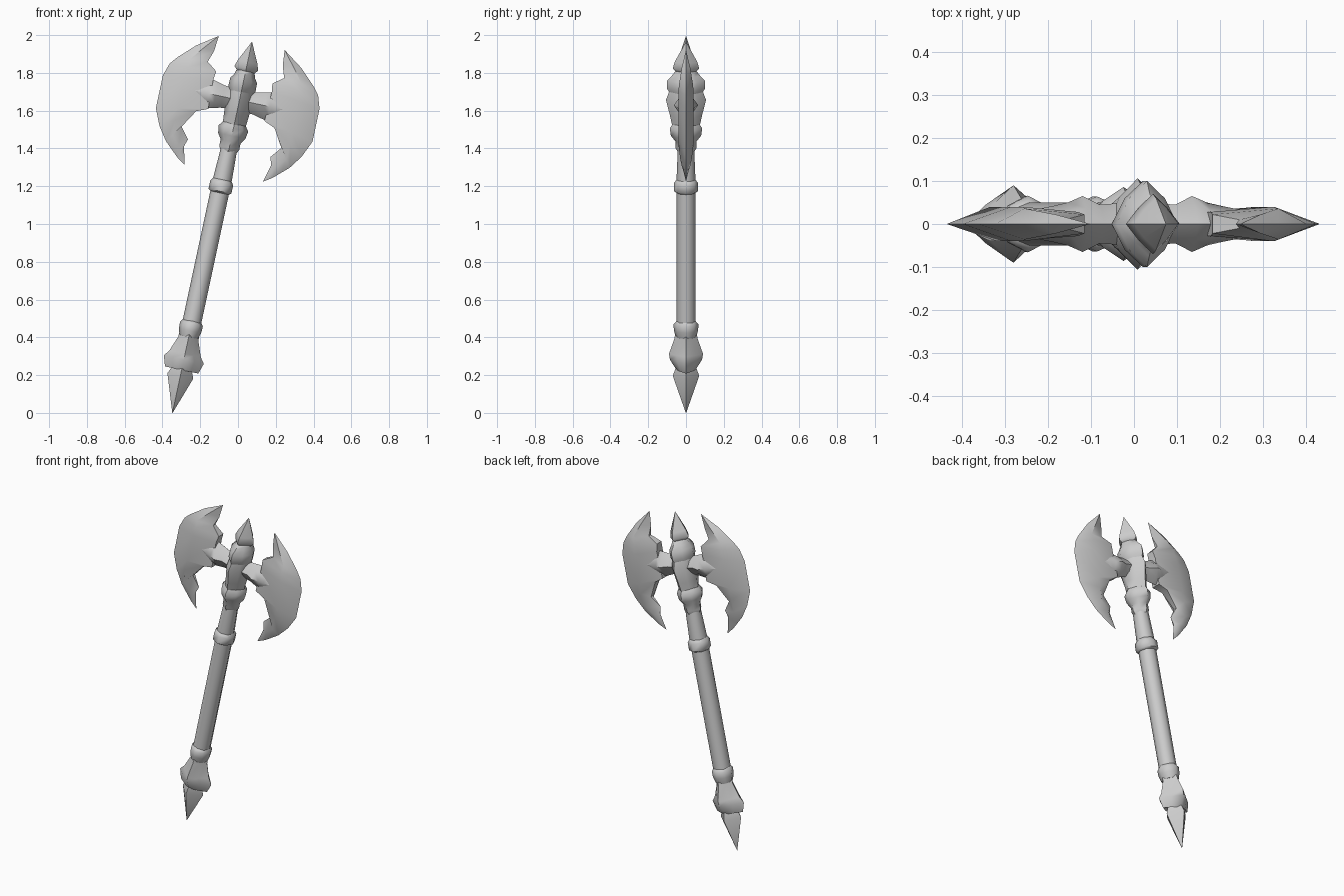
import bpy, bmesh, math
from mathutils import Matrix, Vector

if "Cube" in bpy.data.objects:
    bpy.data.objects.remove(bpy.data.objects["Cube"], do_unlink=True)

steel = bpy.data.materials.new("plain_grey")
steel.use_nodes = True
GREY = (0.6, 0.6, 0.6, 1)
steel.diffuse_color = GREY
steel.node_tree.nodes["Principled BSDF"].inputs["Base Color"].default_value = GREY

# The whole weapon is modelled upright, then leaned over by this matrix
LEAN = Matrix.Translation((-0.345, 0, 0.01)) @ Matrix.Rotation(math.radians(12.1), 4, 'Y')


def finish(name, bm, matrix, angle=55):
    bmesh.ops.remove_doubles(bm, verts=bm.verts, dist=0.0005)
    bm.transform(LEAN @ matrix)
    bmesh.ops.recalc_face_normals(bm, faces=bm.faces)
    mesh = bpy.data.meshes.new(name)
    bm.to_mesh(mesh)
    bm.free()
    mesh.materials.append(steel)
    obj = bpy.data.objects.new(name, mesh)
    bpy.context.collection.objects.link(obj)
    bpy.ops.object.select_all(action='DESELECT')
    obj.select_set(True)
    bpy.context.view_layer.objects.active = obj
    bpy.ops.object.shade_smooth_by_angle(angle=math.radians(angle))


def turned(name, rings, diag=1.0, matrix=Matrix(), angle=55):
    """Eight-sided rings (height, x radius, y radius); diag < 1 pulls them to a diamond."""
    bm = bmesh.new()
    loops = []
    for h, rx, ry in rings:
        loop = []
        for i in range(8):
            a = i * math.pi / 4
            k = diag if i % 2 else 1
            loop.append(bm.verts.new((rx * k * math.cos(a), ry * k * math.sin(a), h)))
        loops.append(loop)
    for lo, hi in zip(loops, loops[1:]):
        for i in range(8):
            j = (i + 1) % 8
            bm.faces.new((lo[i], lo[j], hi[j], hi[i]))
    bm.faces.new(loops[0])
    bm.faces.new(loops[-1])
    finish(name, bm, matrix, angle)


# Handle
turned("shaft", [(0.42, .05, .05), (1.17, .05, .05), (1.26, .05, .05), (1.45, .042, .042)])
turned("shaft_ring", [(1.18, .048, .048), (1.19, .062, .064), (1.235, .062, .064), (1.255, .048, .048)])

# Pommel
turned("pommel_spike", [(-0.01, .001, .001), (0.19, .07, .07), (0.26, .04, .045)], .74)
turned("pommel_guard", [(0.235, .035, .04), (0.222, .09, .05), (0.278, .108, .085), (0.31, .085, .09),
                        (0.39, .055, .062), (0.42, .053, .057)], .76)
turned("pommel_ring", [(0.40, .05, .053), (0.435, .06, .064), (0.47, .062, .066), (0.49, .048, .048)], .95)

# Head
turned("lower_collar", [(1.40, .042, .042), (1.425, .054, .056), (1.46, .054, .056), (1.49, .074, .08),
                        (1.53, .08, .086), (1.555, .062, .07)], .88)
turned("head_core", [(1.53, .06, .07), (1.6, .066, .085), (1.685, .072, .106), (1.74, .066, .085)], .84)
turned("upper_collar", [(1.71, .062, .08), (1.745, .074, .1), (1.79, .072, .1), (1.815, .055, .075),
                        (1.835, .05, .06), (1.85, .036, .04)], .84)
turned("top_spike", [(1.825, .036, .04), (1.855, .064, .07), (1.89, .053, .06), (1.998, .001, .001)], .76)

# Blade stations from upper horn to lower horn: outer edge, inner edge, ridge and inner half thickness
STATIONS = [
    ((.178, 1.993), (.178, 1.993), 0, 0),
    ((.285, 1.918), (.186, 1.908), .022, 0),
    ((.370, 1.835), (.207, 1.847), .036, .010),
    ((.402, 1.795), (.152, 1.806), .040, .022),
    ((.424, 1.727), (.158, 1.762), .040, .028),
    ((.424, 1.549), (.152, 1.603), .040, .028),
    ((.385, 1.460), (.212, 1.578), .040, .022),
    ((.335, 1.389), (.270, 1.482), .030, .010),
    ((.295, 1.352), (.223, 1.423), .022, 0),
    ((.258, 1.318), (.236, 1.383), .012, 0),
    ((.212, 1.287), (.212, 1.287), 0, 0),
]


def blade(name, side):
    bm = bmesh.new()
    rows = []
    for outer, inner, ridge, rim in STATIONS:
        o, n = (Vector((p[0], 0, p[1])) for p in (outer, inner))
        m = o.lerp(n, .42)
        y = Vector((0, 1, 0))
        ring = (o, m + y * ridge, n + y * rim, n - y * rim, m - y * ridge)
        rows.append([bm.verts.new(v) for v in ring])
    for a, b in zip(rows, rows[1:]):
        for i in range(5):
            j = (i + 1) % 5
            bm.faces.new((a[i], a[j], b[j], b[i]))
    bmesh.ops.remove_doubles(bm, verts=bm.verts, dist=0.0005)
    finish(name, bm, Matrix.Diagonal((side, 1, 1, 1)), 50)


# Arms joining the blades to the core, laid along x
ARM = [(.02, .055, .05), (.09, .06, .045), (.13, .07, .065), (.165, .078, .05), (.20, .07, .042), (.27, .03, .028)]
for label, side in (("left", 1), ("right", -1)):
    blade(label + "_blade", side)
    turned(label + "_blade_arm", ARM, .8,
           Matrix.Translation((0, 0, 1.683)) @ Matrix.Rotation(side * math.pi / 2, 4, 'Y'))
